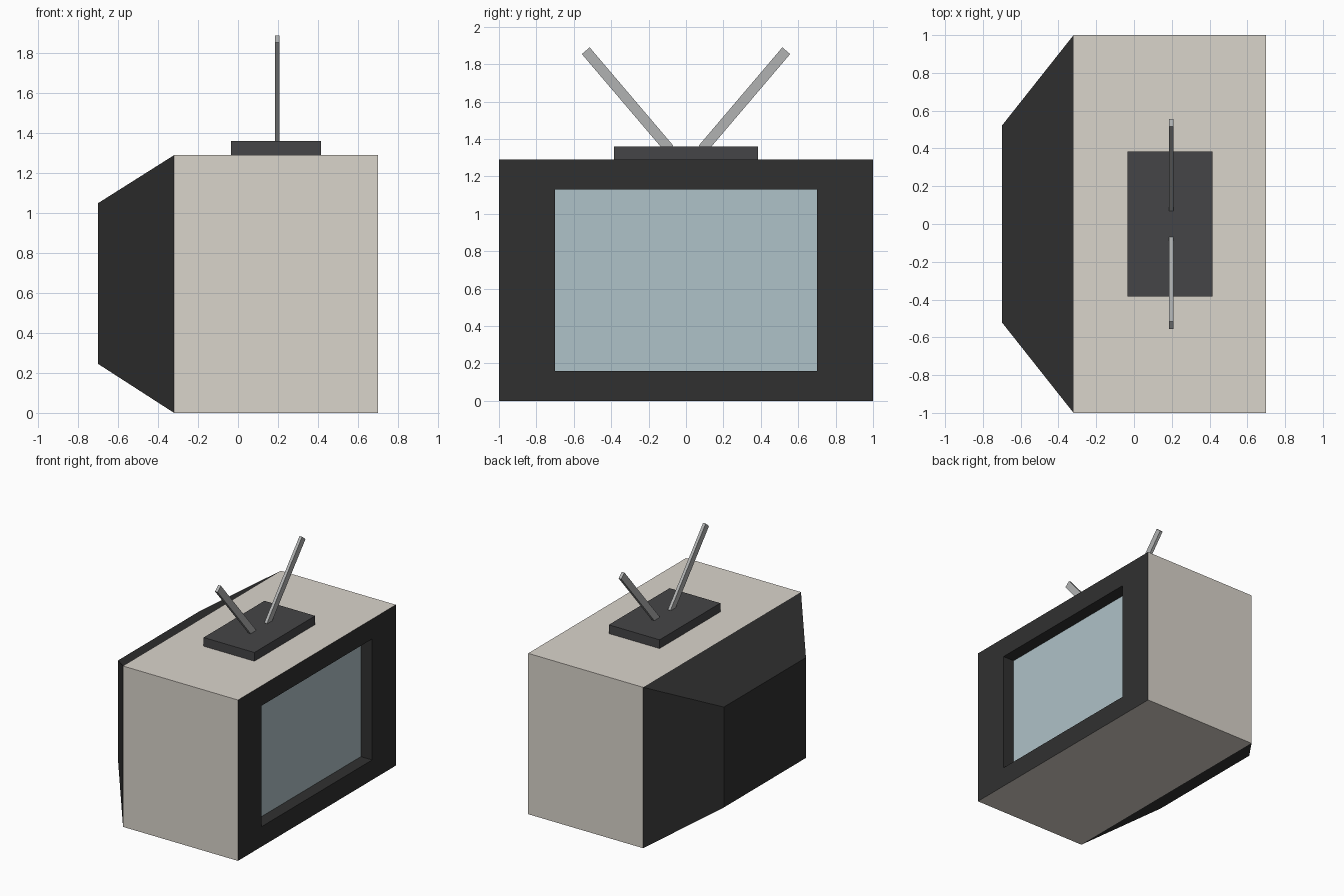
import bpy, bmesh, math
from mathutils import Matrix

if "Cube" in bpy.data.objects:
    bpy.data.objects.remove(bpy.data.objects["Cube"])


def material(name, color):
    m = bpy.data.materials.new(name)
    m.diffuse_color = (*color, 1)
    m.use_nodes = True
    m.node_tree.nodes["Principled BSDF"].inputs["Base Color"].default_value = m.diffuse_color
    return m


beige = material("beige_shell", (0.70, 0.66, 0.60))
dark = material("dark_plastic", (0.03, 0.03, 0.03))
glass = material("screen_glass", (0.43, 0.54, 0.58))
charcoal = material("charcoal", (0.06, 0.06, 0.063))
metal = material("antenna_metal", (0.44, 0.45, 0.45))


def finish(name, bm, mat):
    me = bpy.data.meshes.new(name)
    bm.to_mesh(me)
    bm.free()
    me.materials.append(mat)
    ob = bpy.data.objects.new(name, me)
    bpy.context.collection.objects.link(ob)
    return ob


def loft(name, rings, mat, cap_start=False, cap_end=False):
    """Join rectangular rings (x, half_width, z_low, z_high), listed back to front."""
    bm = bmesh.new()
    loops = [[bm.verts.new((x, y, z)) for y, z in
              ((-w, lo), (w, lo), (w, hi), (-w, hi))] for x, w, lo, hi in rings]
    for a, b in zip(loops, loops[1:]):
        for i in range(4):
            j = (i + 1) % 4
            bm.faces.new((a[i], b[i], b[j], a[j])[::-1])
    if cap_start:
        bm.faces.new(loops[0][::-1])
    if cap_end:
        bm.faces.new(loops[-1])
    return finish(name, bm, mat)


def box(name, size, matrix, mat):
    bm = bmesh.new()
    bmesh.ops.create_cube(bm, size=1, matrix=matrix @ Matrix.Diagonal((*size, 1)))
    return finish(name, bm, mat)


# Cross-sections of the set from back to front
back = (-0.70, 0.52, 0.245, 1.05)
seam = (-0.32, 1.0, 0.0, 1.29)
front = (0.70, 1.0, 0.0, 1.29)
opening = (0.70, 0.70, 0.16, 1.13)
recess = (0.60, 0.70, 0.16, 1.13)

# Tapered back, cabinet shell, recessed bezel and screen
loft("back_housing", [back, seam], dark, cap_start=True)
loft("cabinet", [seam, front], beige)
loft("bezel", [front, opening, recess], dark)
loft("screen", [recess], glass, cap_end=True)

# Antenna base
box("antenna_base", (0.45, 0.77, 0.07), Matrix.Translation((0.19, 0, 1.325)), charcoal)

# Pair of angled antenna rods, rooted just inside the base
length = 0.69
for side, label in ((-1, "left"), (1, "right")):
    tip = Matrix.Translation((0.197, side * 0.536, 1.872))
    tilt = Matrix.Rotation(-side * math.radians(40.4), 4, "X")
    box(f"antenna_rod_{label}", (0.023, 0.055, length),
        tip @ tilt @ Matrix.Translation((0, 0, -length / 2)), metal)
